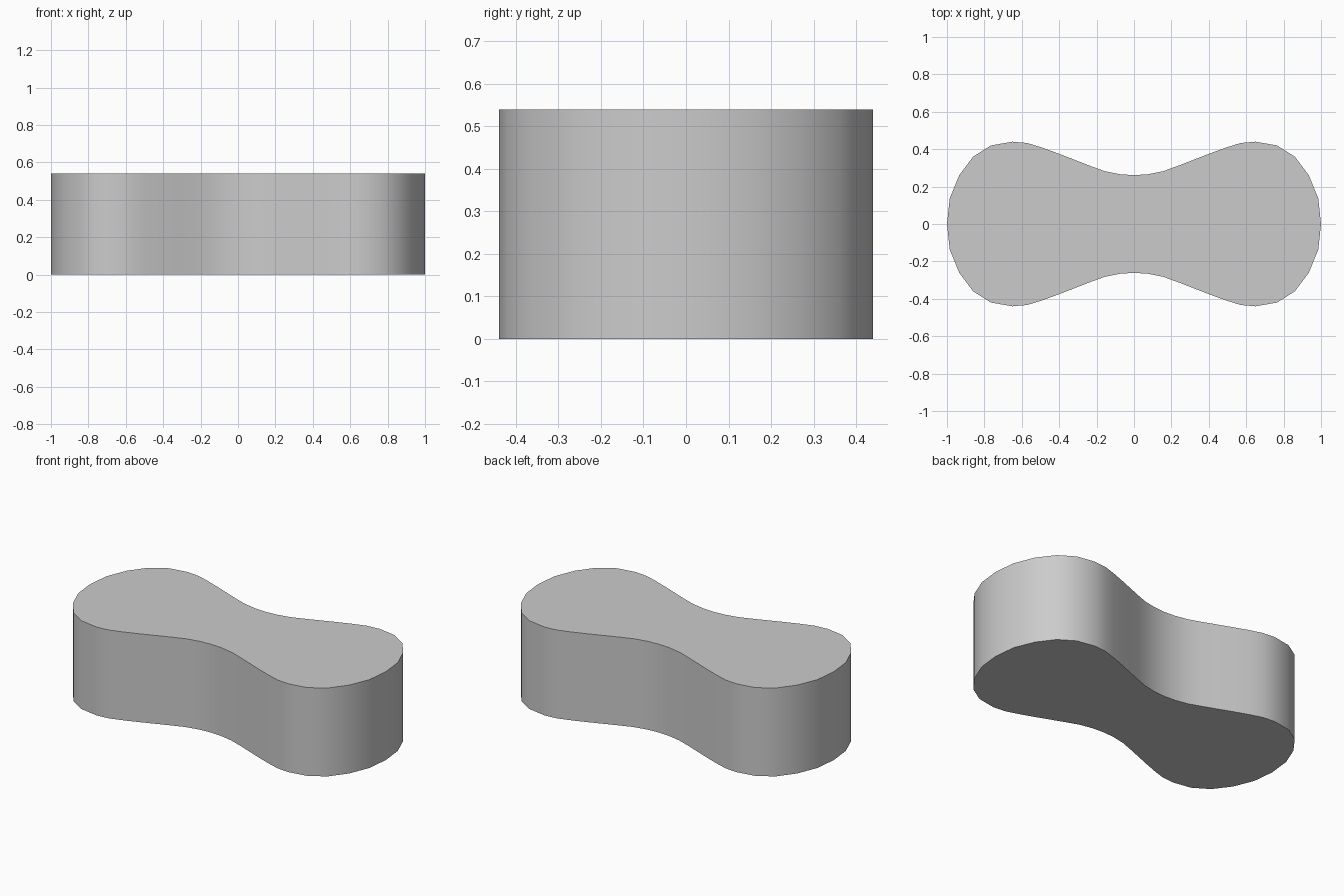
import bpy, bmesh

if "Cube" in bpy.data.objects:
    bpy.data.objects.remove(bpy.data.objects["Cube"])

HEIGHT = 0.54

# One quarter of the peanut outline, from the right tip to the waist
quarter = [(1.0, 0.0), (0.985, 0.137), (0.935, 0.26), (0.86, 0.36),
           (0.765, 0.42), (0.65, 0.44), (0.57, 0.433), (0.49, 0.408),
           (0.40, 0.375), (0.31, 0.34), (0.23, 0.309), (0.155, 0.282),
           (0.075, 0.266), (0.0, 0.261)]

# Mirror the quarter into the full counter-clockwise outline
half = quarter + [(-x, y) for x, y in quarter[-2::-1]]
outline = half + [(x, -y) for x, y in half[-2:0:-1]]

# Extrude the outline into a solid block
bm = bmesh.new()
base = bm.faces.new([bm.verts.new((x, y, 0)) for x, y in outline])
top = bmesh.ops.extrude_face_region(bm, geom=[base], use_keep_orig=True)
bmesh.ops.translate(bm, vec=(0, 0, HEIGHT),
                    verts=[v for v in top["geom"] if isinstance(v, bmesh.types.BMVert)])
bmesh.ops.recalc_face_normals(bm, faces=bm.faces)

mesh = bpy.data.meshes.new("peanut_block")
bm.to_mesh(mesh)
bm.free()
block = bpy.data.objects.new("peanut_block", mesh)
bpy.context.collection.objects.link(block)

# Smooth side wall, crisp rims
bpy.context.view_layer.objects.active = block
block.select_set(True)
bpy.ops.object.shade_smooth_by_angle(angle=0.6)
